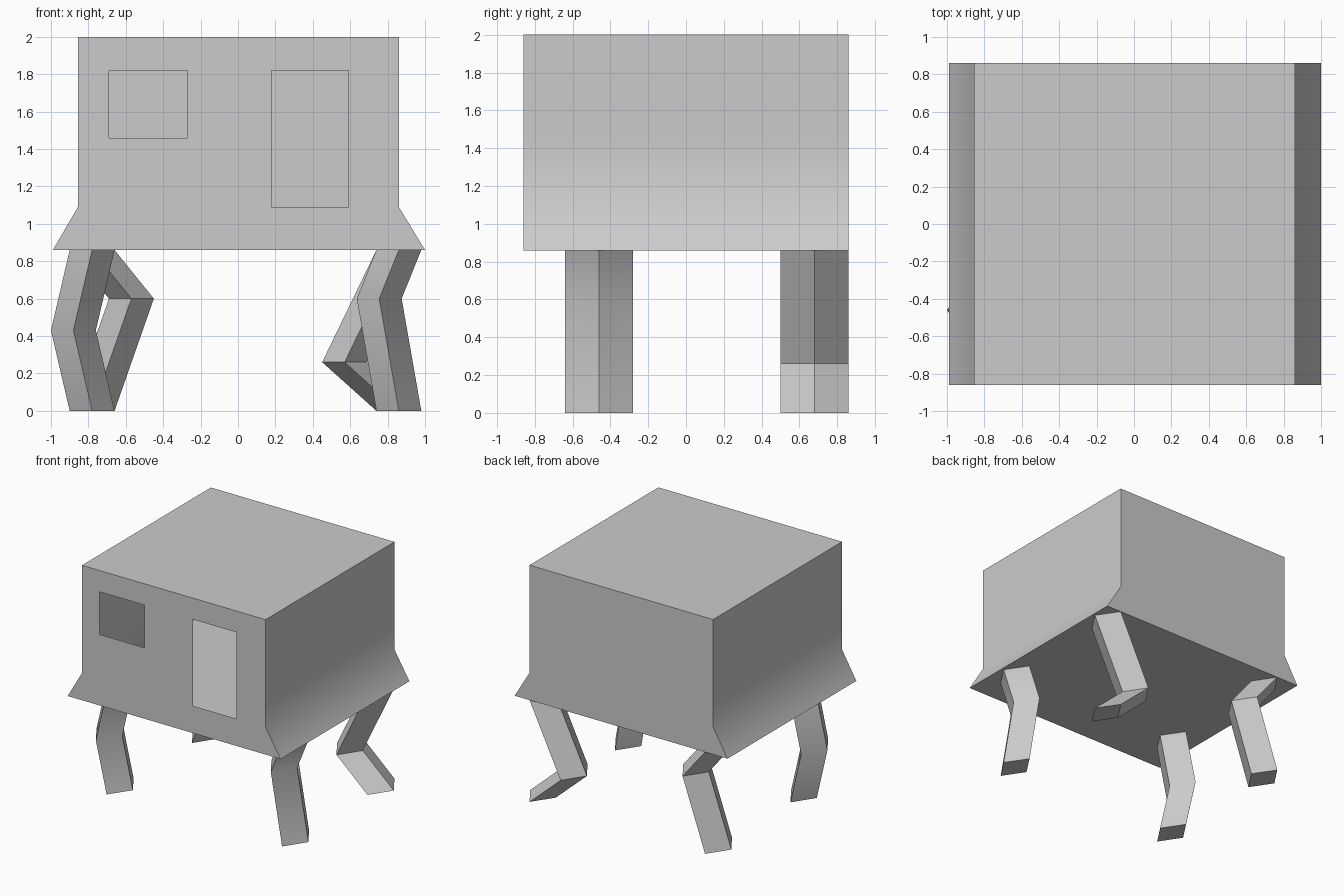
import bpy, bmesh, math

if "Cube" in bpy.data.objects:
    bpy.data.objects.remove(bpy.data.objects["Cube"])


def finish(bm, name):
    bmesh.ops.recalc_face_normals(bm, faces=bm.faces)
    mesh = bpy.data.meshes.new(name)
    bm.to_mesh(mesh)
    bm.free()
    obj = bpy.data.objects.new(name, mesh)
    bpy.context.collection.objects.link(obj)
    bpy.ops.object.select_all(action='DESELECT')
    obj.select_set(True)
    bpy.context.view_layer.objects.active = obj
    bpy.ops.object.shade_smooth_by_angle(angle=math.radians(45))
    return obj


def cabin():
    """Hollow thin-sheet cabin, flared at the base, with open window and door."""
    inner = [-0.69, -0.27, 0.18, 0.59]
    rows = [(0.86, -0.99, 1.0), (1.09, -0.856, 0.86), (1.46, -0.856, 0.86),
            (1.82, -0.856, 0.86), (2.0, -0.856, 0.86)]
    openings = {(1, 2), (3, 1), (3, 2)}      # (column, row): window, door
    bm = bmesh.new()
    front, back = [[[bm.verts.new((x, y, z)) for x in (l, *inner, r)]
                    for z, l, r in rows] for y in (-0.86, 0.86)]
    nc, nr = len(inner) + 1, len(rows) - 1
    # front and back walls
    for wall in (front, back):
        for j in range(nr):
            for i in range(nc):
                if wall is front and (i, j) in openings:
                    continue
                bm.faces.new((wall[j][i], wall[j][i + 1],
                              wall[j + 1][i + 1], wall[j + 1][i]))
    # side walls
    for i in (0, nc):
        for j in range(nr):
            bm.faces.new((front[j][i], front[j + 1][i], back[j + 1][i], back[j][i]))
    # floor and roof
    for j in (0, nr):
        for i in range(nc):
            bm.faces.new((front[j][i], front[j][i + 1], back[j][i + 1], back[j][i]))
    # make the outside the positive side even though the shell is open
    return finish(bm, "cabin")


def leg(name, x, y, knee_x, knee_z):
    """Bent leg with a diamond cross-section."""
    diamond = [(0.12, 0), (0, 0.18), (-0.12, 0), (0, -0.18)]
    bm = bmesh.new()
    rings = [[bm.verts.new((cx + dx, y + dy, z)) for dx, dy in diamond]
             for cx, z in ((x, 0), (knee_x, knee_z), (x, 0.86))]
    for a, b in zip(rings, rings[1:]):
        for i in range(4):
            k = (i + 1) % 4
            bm.faces.new((a[i], a[k], b[k], b[i]))
    bm.faces.new(rings[0])
    bm.faces.new(rings[-1])
    return finish(bm, name)


cabin()
for name, x, y, kx, kz in (("front_left_leg", -0.78, -0.46, -0.88, 0.43),
                           ("front_right_leg", 0.86, -0.46, 0.755, 0.60),
                           ("back_left_leg", -0.78, 0.68, -0.57, 0.60),
                           ("back_right_leg", 0.86, 0.68, 0.57, 0.26)):
    leg(name, x, y, kx, kz)
